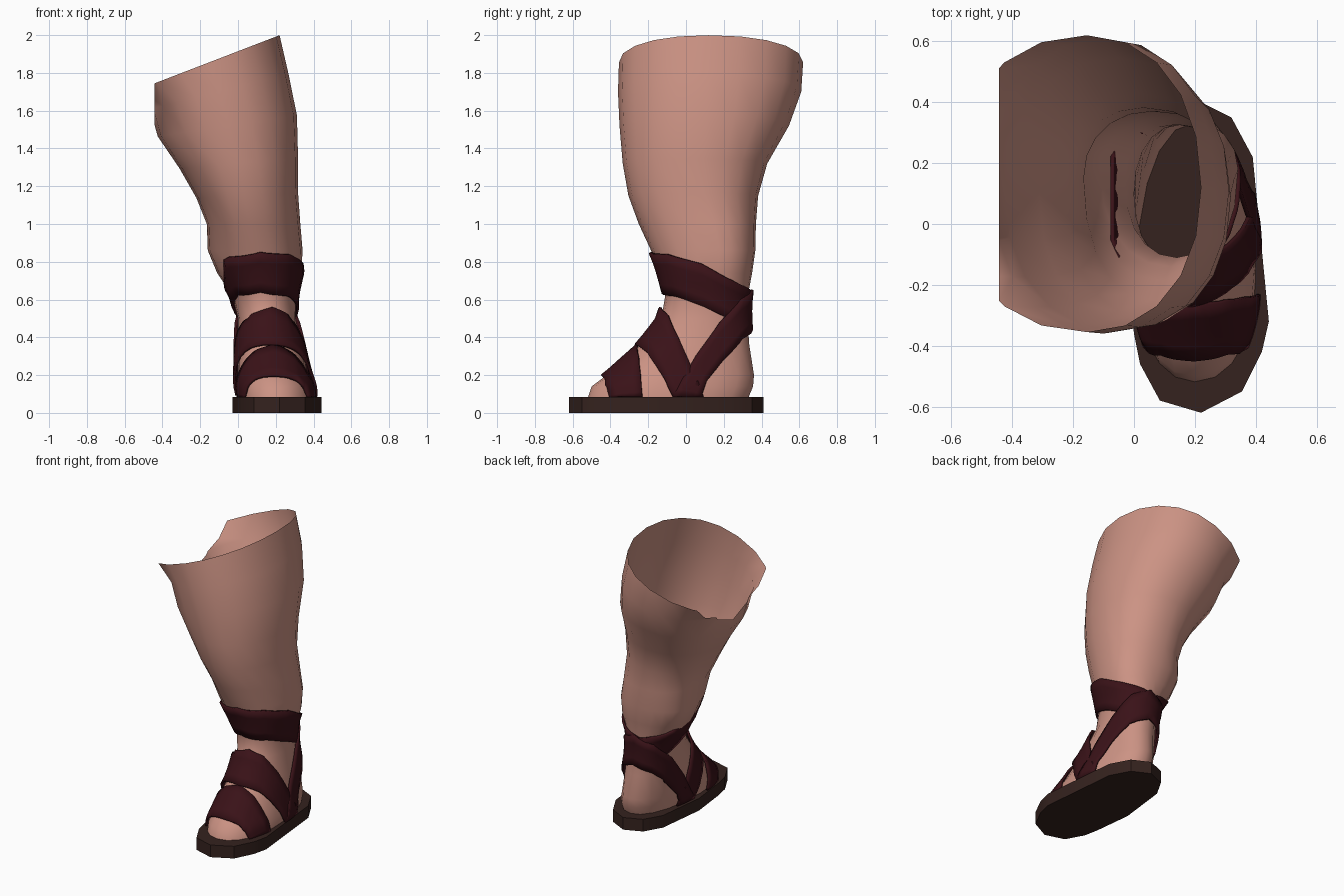
import bpy, bmesh, math
from mathutils import Vector
from mathutils.bvhtree import BVHTree

if "Cube" in bpy.data.objects:
    bpy.data.objects.remove(bpy.data.objects["Cube"])


def material(name, rgb):
    m = bpy.data.materials.new(name)
    m.diffuse_color = (*rgb, 1)
    m.use_nodes = True
    m.node_tree.nodes["Principled BSDF"].inputs["Base Color"].default_value = m.diffuse_color
    return m


def add_object(name, bm, mat, angle):
    me = bpy.data.meshes.new(name)
    bm.to_mesh(me)
    ob = bpy.data.objects.new(name, me)
    bpy.context.collection.objects.link(ob)
    me.materials.append(mat)
    bpy.ops.object.select_all(action='DESELECT')
    ob.select_set(True)
    bpy.context.view_layer.objects.active = ob
    bpy.ops.object.shade_smooth_by_angle(angle=math.radians(angle))
    return ob


skin = material("skin", (0.60, 0.29, 0.23))
leather = material("strap_leather", (0.042, 0.006, 0.009))
sole_mat = material("sole_leather", (0.035, 0.016, 0.013))

# Leg and foot: rings of z, tilt, x min / centre / max, y min / centre / max
RINGS = [
    (1.855, .385, -.60, -.155, .22, -.355, .12, .62),
    (1.70, .25, -.465, -.10, .268, -.36, .12, .61),
    (1.52, .15, -.425, -.05, .312, -.352, .11, .545),
    (1.32, .08, -.31, .00, .318, -.335, .09, .43),
    (1.15, .05, -.22, .03, .318, -.305, .10, .382),
    (1.00, 0, -.165, .06, .33, -.25, .15, .37),
    (.86, 0, -.16, .09, .342, -.185, .18, .367),
    (.74, 0, -.11, .12, .335, -.14, .17, .35),
    (.62, 0, -.03, .14, .305, -.11, .14, .327),
    (.50, 0, .00, .15, .305, -.13, .10, .325),
    (.36, 0, .00, .17, .335, -.24, .05, .335),
    (.20, 0, .00, .19, .37, -.42, -.10, .36),
    (.14, 0, .00, .20, .395, -.50, -.15, .355),
    (.08, 0, .01, .20, .40, -.52, -.18, .33),
]
SIDES = 20


def bend(v):
    return math.copysign(abs(v) ** 0.93, v)


bm = bmesh.new()
loops = []
for z, tilt, x0, cx, x1, y0, cy, y1 in RINGS:
    loop = []
    for i in range(SIDES):
        a = 2 * math.pi * i / SIDES
        c, s = bend(math.cos(a)), bend(math.sin(a))
        x = cx + c * ((x1 - cx) if c > 0 else (cx - x0))
        y = cy + s * ((y1 - cy) if s > 0 else (cy - y0))
        loop.append(bm.verts.new((x, y, z + tilt * (x - cx))))
    loops.append(loop)
for up, low in zip(loops, loops[1:]):
    for i in range(SIDES):
        j = (i + 1) % SIDES
        bm.faces.new((up[i], low[i], low[j], up[j]))
# Inner side of the leg is cut off flat
bmesh.ops.bisect_plane(bm, geom=bm.verts[:] + bm.edges[:] + bm.faces[:],
                       plane_co=(-.443, 0, 0), plane_no=(-1, 0, 0), clear_outer=True)
bm.normal_update()
tree = BVHTree.FromBMesh(bm)
add_object("leg", bm, skin, 60)

# Sole: extruded outline
OUTLINE = [(.22, -.62), (.355, -.55), (.42, -.42), (.443, -.32), (.39, .22), (.32, .35),
           (.20, .41), (.08, .36), (.01, .24), (-.03, -.10), (0, -.36), (.02, -.46), (.085, -.58)]
bm = bmesh.new()
face = bm.faces.new([bm.verts.new((x, y, 0)) for x, y in OUTLINE])
ext = bmesh.ops.extrude_face_region(bm, geom=[face])["geom"]
bmesh.ops.translate(bm, verts=[v for v in ext if isinstance(v, bmesh.types.BMVert)], vec=(0, 0, .085))
bmesh.ops.recalc_face_normals(bm, faces=bm.faces[:])
add_object("sole", bm, sole_mat, 25)


def strap(name, centre, upper, lower, lift):
    """Band between two edges, mirrored across x=centre and wrapped onto the leg."""
    steps, cols = 5, 5

    def path(points):
        right = [Vector(p) for p in points]
        left = [Vector((2 * centre - p.x, p.y, p.z)) for p in right[:0:-1]]
        full = left + right
        out = [a.lerp(b, k / steps) for a, b in zip(full, full[1:]) for k in range(steps)]
        return out + [full[-1]]

    bm = bmesh.new()
    rows, normals = [], {}
    for a, b in zip(path(upper), path(lower)):
        row = []
        for k in range(cols):
            co, no, _, _ = tree.find_nearest(a.lerp(b, k / (cols - 1)))
            co = co + no * lift
            co.x = max(co.x, -.07)      # the calf bulges over the band on the inner side
            v = bm.verts.new(co)
            normals[v] = no
            row.append(v)
        rows.append(row)
    for r, q in zip(rows, rows[1:]):
        for k in range(cols - 1):
            bm.faces.new((r[k], r[k + 1], q[k + 1], q[k]))
    bmesh.ops.smooth_vert(bm, verts=[v for r in rows[1:-1] for v in r[1:-1]], factor=.3,
                          use_axis_x=True, use_axis_y=True, use_axis_z=True)
    bm.normal_update()
    if sum(f.normal.dot(normals[f.verts[0]]) for f in bm.faces) < 0:
        bmesh.ops.reverse_faces(bm, faces=bm.faces[:])
    ob = add_object(name, bm, leather, 50)
    mod = ob.modifiers.new("thickness", 'SOLIDIFY')
    mod.thickness, mod.offset = .014, 0


# Ankle band: high in front, low behind
strap("ankle_strap", .12,
      [(.12, -.19, .85), (.27, -.10, .84), (.35, .08, .79), (.31, .25, .70), (.12, .36, .63)],
      [(.12, -.12, .64), (.25, -.05, .62), (.31, .10, .56), (.29, .22, .50), (.12, .34, .45)], .011)
# Heel band: from the sole around the back
strap("heel_strap", .16,
      [(.16, .36, .65), (.28, .30, .60), (.33, .18, .48), (.36, .05, .30), (.40, -.07, .085)],
      [(.16, .34, .44), (.28, .30, .39), (.35, .20, .28), (.39, .11, .17), (.39, .08, .085)], .02)
# Instep band
strap("instep_strap", .18,
      [(.18, -.14, .56), (.27, -.10, .52), (.33, -.04, .40), (.38, .09, .085)],
      [(.19, -.26, .35), (.30, -.20, .31), (.37, -.13, .20), (.41, -.07, .085)], .02)
# Toe band
strap("toe_strap", .20,
      [(.20, -.26, .36), (.30, -.25, .30), (.37, -.24, .20), (.40, -.23, .085)],
      [(.20, -.45, .20), (.31, -.43, .18), (.36, -.42, .13), (.38, -.41, .085)], .014)
